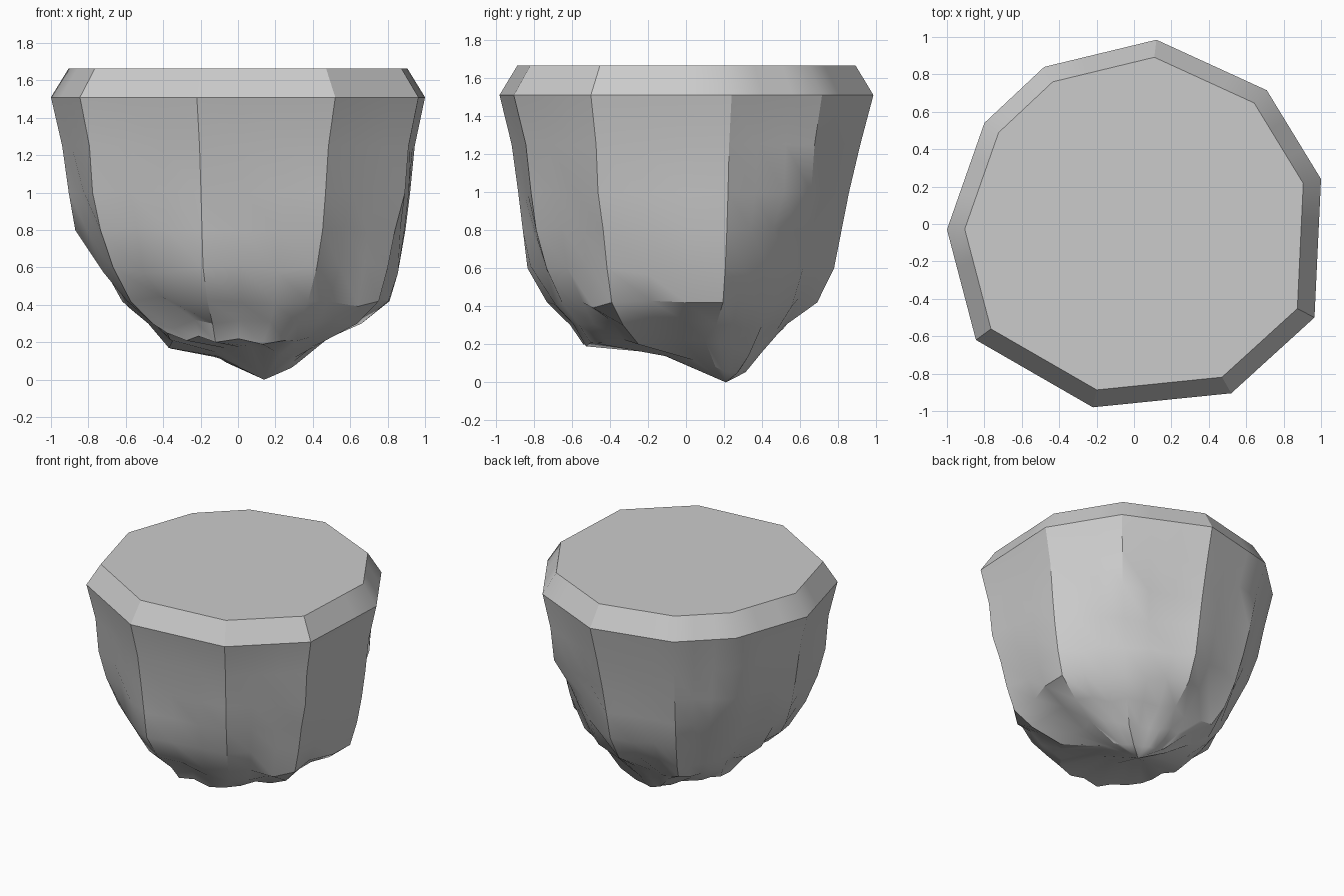
import bpy, bmesh, math, random
from mathutils import Vector

if "Cube" in bpy.data.objects:
    bpy.data.objects.remove(bpy.data.objects["Cube"])

random.seed(4)
SUB = 3  # columns per side

# Widest outline of the slab, counter-clockwise from the left
RIM = [(-1, -.03), (-.845, -.62), (-.22, -.98), (.52, -.905), (.965, -.5),
       (1, .24), (.71, .715), (.12, .985), (-.48, .84), (-.8, .54)]
# Ring heights, and how far each corner keeps out at that height
LEVELS = [1.25, 1.0, .8, .6, .42, .3]
KEEP = [(.94, .905, .87, .72, .62, .48),
        (.94, .92, .87, .79, .68, .54),
        (.935, .90, .875, .85, .745, .62),
        (.93, .90, .87, .81, .72, .62),
        (.945, .925, .87, .83, .78, .66),
        (.945, .92, .895, .86, .81, .66),
        (.945, .92, .81, .73, .66, .56),
        (.93, .87, .83, .79, .70, .53),
        (.93, .88, .83, .77, .69, .59),
        (.94, .89, .82, .72, .63, .53)]
# Lower end of each corner ridge
FOOT = [(-.37, 0, .17), (-.38, -.37, .25), (-.12, -.54, .20), (.25, -.5, .21),
        (.45, -.25, .20), (.48, .1, .22), (.32, .33, .14), (.1, .4, .16),
        (-.15, .42, .22), (-.31, .26, .19)]
TIP = Vector((.14, .21, 0))


def subdivide(corners, rough):
    """Split each side of a ring, roughening the stone."""
    ring = []
    for i, a in enumerate(corners):
        b = corners[(i + 1) % len(corners)]
        for k in range(SUB):
            p = a.lerp(b, k / SUB)
            if k:
                out = Vector((p.x, p.y, 0)).normalized()
                p += out * random.uniform(-1.3, .6) * rough
                p.z += random.uniform(-1, 1) * rough
            ring.append(p)
    return ring


# Stone body: rings from the rim down to the tip
rings = [subdivide([Vector((x, y, 1.51)) for x, y in RIM], 0)]
for n, z in enumerate(LEVELS):
    rough = (.004, .012, .022, .032, .035, .03)[n]
    rings.append(subdivide([Vector((x * KEEP[i][n], y * KEEP[i][n], z))
                            for i, (x, y) in enumerate(RIM)], rough))
rings.append(subdivide([Vector(f) for f in FOOT], .025))
under = []
for p in rings[-1]:
    q = p.lerp(TIP, .5)
    d = (q - TIP).xy.length
    q.z = min(.18, .42 * d) + random.uniform(0, .02)
    under.append(q)
rings.append(under)

bm = bmesh.new()
loops = [[bm.verts.new(p) for p in r] for r in rings]
N = len(loops[0])
for hi, lo in zip(loops, loops[1:]):
    for j in range(N):
        k = (j + 1) % N
        bm.faces.new((hi[j], lo[j], lo[k], hi[k]))
tip = bm.verts.new(TIP)
for j in range(N):
    bm.faces.new((loops[-1][j], tip, loops[-1][(j + 1) % N]))

# Bevelled rim and flat top
edge = [bm.verts.new((p.x * .905, p.y * .905, 1.665)) for p in rings[0]]
for j in range(N):
    k = (j + 1) % N
    bm.faces.new((edge[j], loops[0][j], loops[0][k], edge[k]))
bm.faces.new(edge)
bmesh.ops.recalc_face_normals(bm, faces=bm.faces)

mesh = bpy.data.meshes.new("floating_rock")
bm.to_mesh(mesh)
bm.free()
rock = bpy.data.objects.new("floating_rock", mesh)
bpy.context.collection.objects.link(rock)
bpy.context.view_layer.objects.active = rock
rock.select_set(True)
bpy.ops.object.shade_smooth_by_angle(angle=math.radians(30))
